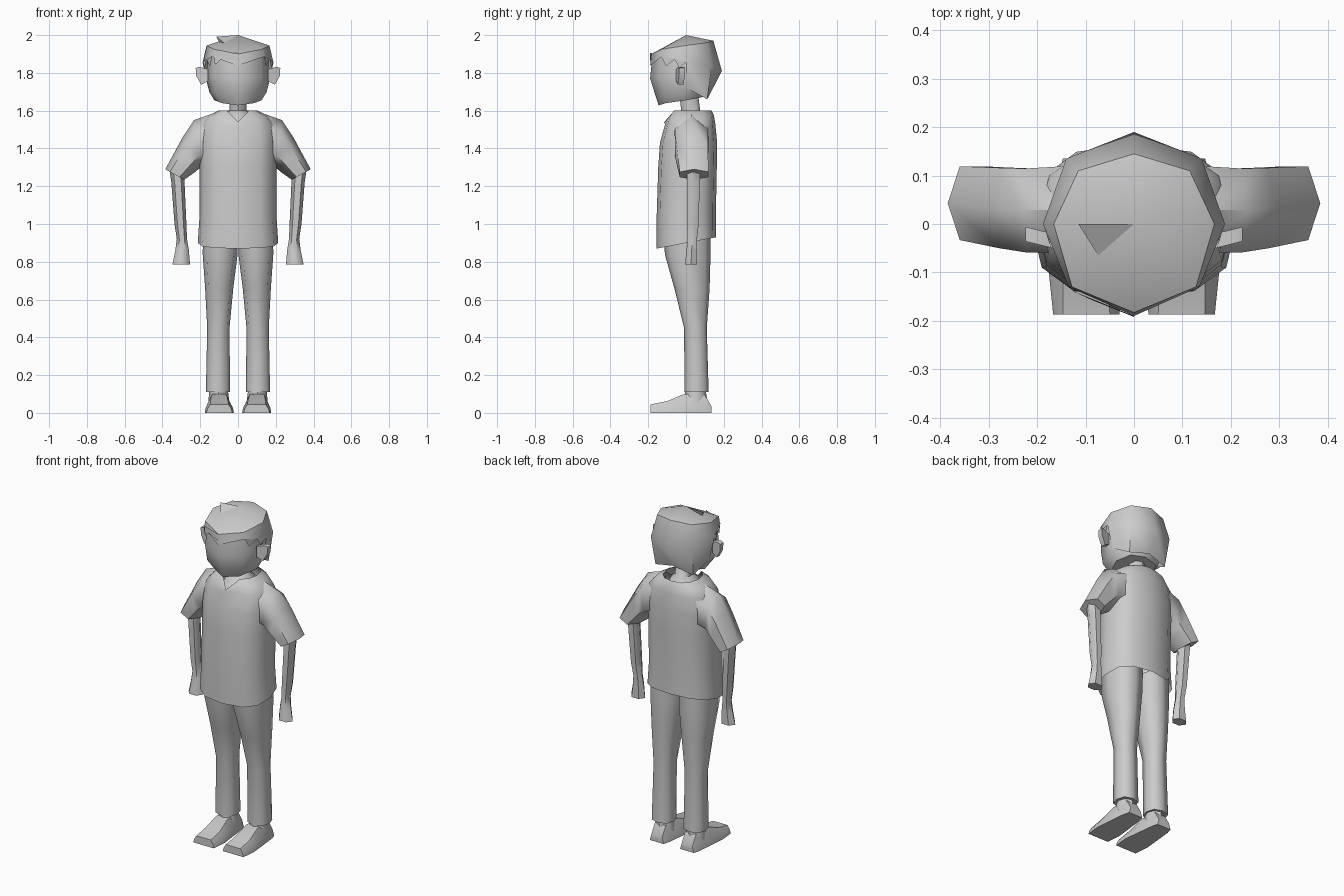
import bpy, bmesh, math
from mathutils import Vector

grey = bpy.data.materials.new("plain_grey")
grey.diffuse_color = (0.6, 0.6, 0.6, 1)


def make(name, verts, faces, mirror=False, angle=45):
    """Mesh object with clean normals, angle smoothing and optional mirrored twin."""
    mesh = bpy.data.meshes.new(name)
    mesh.from_pydata([tuple(v) for v in verts], [], faces)
    bm = bmesh.new()
    bm.from_mesh(mesh)
    bmesh.ops.recalc_face_normals(bm, faces=bm.faces)
    bm.to_mesh(mesh)
    bm.free()
    mesh.materials.append(grey)
    ob = bpy.data.objects.new(name, mesh)
    bpy.context.collection.objects.link(ob)
    bpy.ops.object.select_all(action='DESELECT')
    ob.select_set(True)
    bpy.context.view_layer.objects.active = ob
    bpy.ops.object.shade_smooth_by_angle(angle=math.radians(angle))
    if mirror:
        ob.modifiers.new("Mirror", 'MIRROR').use_mirror_merge = False
    return ob


def ring(c, u, v, n=8, e=2.0):
    """Rounded section around c spanned by half axes u and v; e above 2 is boxier."""
    c, u, v = Vector(c), Vector(u), Vector(v)
    pts = []
    for i in range(n):
        a = 2 * math.pi * i / n
        ca, sa = math.cos(a), math.sin(a)
        p = lambda t: math.copysign(abs(t) ** (2 / e), t) if abs(t) > 1e-6 else 0
        pts.append(c + u * p(ca) + v * p(sa))
    return pts


def flat(z, x0, x1, y0, y1, n=8, e=2.0, tilt=0.0):
    """Level section from its x and y limits; tilt raises the back."""
    return ring(((x0 + x1) / 2, (y0 + y1) / 2, z), ((x1 - x0) / 2, 0, 0),
                (0, (y1 - y0) / 2, tilt), n, e)


def loft(name, rings, start=True, end=True, **kw):
    n = len(rings[0])
    faces = [(r * n + i, r * n + (i + 1) % n, (r + 1) * n + (i + 1) % n, (r + 1) * n + i)
             for r in range(len(rings) - 1) for i in range(n)]
    if start:
        faces.append(tuple(range(n)))
    if end:
        faces.append(tuple((len(rings) - 1) * n + i for i in range(n)))
    return make(name, [p for r in rings for p in r], faces, **kw)


# Shirt body, open at the hem, with a V at the neck
N = 12
body = [flat(z, -w, w, y0, y1, N, 2.6, t) for z, w, y0, y1, t in [
    (0.90, 0.213, -0.155, 0.160, 0.03), (1.05, 0.203, -0.155, 0.158, 0),
    (1.30, 0.203, -0.147, 0.163, 0), (1.43, 0.203, -0.138, 0.165, 0),
    (1.53, 0.195, -0.110, 0.155, 0), (1.575, 0.155, -0.095, 0.148, 0)]]
collar = flat(1.60, -0.105, 0.105, -0.075, 0.135, N, 2.3)
collar[9] = Vector((0, -0.115, 1.54))
body[-1][9] = Vector((0, -0.116, 1.535))
loft("shirt_body", body + [collar], start=False, end=False, angle=60)

# Sleeves
loft("sleeve", [
    ring((0.12, 0.03, 1.455), (0.0, 0, 0.135), (0, 0.105, 0), 6),
    ring((0.215, 0.028, 1.425), (0.018, 0, 0.125), (0, 0.10, 0), 6),
    ring((0.262, 0.033, 1.365), (0.032, 0, 0.092), (0, 0.096, 0), 6),
    ring((0.335, 0.043, 1.262), (0.05, 0, 0.028), (0, 0.088, 0), 6)],
    start=False, mirror=True, angle=60)

# Forearms and hands
loft("arm", [flat(z, *lim, 6) for z, lim in [
    (1.30, (0.285, 0.365, 0.00, 0.08)), (1.22, (0.283, 0.353, 0.00, 0.078)),
    (1.00, (0.273, 0.336, 0.00, 0.072)), (0.92, (0.270, 0.324, 0.005, 0.062)),
    (0.86, (0.260, 0.332, -0.002, 0.062)), (0.785, (0.254, 0.347, -0.01, 0.062))]],
    mirror=True, angle=55)

# Trousers
loft("trouser_leg", [flat(z, *lim, 8, 2.6) for z, lim in [
    (0.97, (0.0, 0.185, -0.118, 0.13)), (0.84, (0.002, 0.187, -0.112, 0.13)),
    (0.66, (0.025, 0.174, -0.062, 0.125)), (0.45, (0.045, 0.163, -0.01, 0.110)),
    (0.11, (0.042, 0.170, -0.008, 0.120))]], mirror=True, angle=60)

# Ankles and shoes
loft("ankle", [flat(z, *lim, 8) for z, lim in [
    (0.05, (0.045, 0.158, -0.01, 0.115)), (0.16, (0.058, 0.148, 0.0, 0.098))]],
    mirror=True)
loft("shoe", [[(x0, y, 0), (x1, y, 0), (x1 - 0.005, y, h * 0.45), (x1 - s, y, h),
               (x0 + s, y, h), (x0 + 0.005, y, h * 0.45)]
              for y, x0, x1, h, s in [
    (-0.187, 0.030, 0.167, 0.045, 0.02), (-0.100, 0.022, 0.176, 0.062, 0.03),
    (-0.010, 0.032, 0.168, 0.100, 0.03), (0.100, 0.045, 0.157, 0.095, 0.02),
    (0.135, 0.055, 0.147, 0.035, 0.01)]], mirror=True, angle=40)

# Neck spreading into the chest under the collar
loft("neck", [flat(z, -w, w, y0, y1, 8) for z, w, y0, y1 in [
    (1.52, 0.10, -0.10, 0.12), (1.58, 0.075, -0.06, 0.10),
    (1.60, 0.045, -0.025, 0.075), (1.72, 0.045, -0.04, 0.06)]])


# Head and hair columns: front, front side, side, back side, back
def mirrored(half):
    return [Vector(p) for p in half] + [Vector((-x, y, z)) for x, y, z in half[-2:0:-1]]


head = [
    [(0, -0.145, 1.628), (0.085, -0.105, 1.640), (0.125, 0.0, 1.655), (0.09, 0.08, 1.67), (0, 0.10, 1.68)],
    [(0, -0.165, 1.69), (0.12, -0.122, 1.69), (0.153, 0.0, 1.70), (0.11, 0.10, 1.71), (0, 0.12, 1.72)],
    [(0, -0.190, 1.77), (0.128, -0.130, 1.78), (0.168, 0.0, 1.79), (0.12, 0.11, 1.79), (0, 0.14, 1.80)],
    [(0, -0.178, 1.89), (0.120, -0.120, 1.90), (0.160, 0.0, 1.91), (0.11, 0.10, 1.92), (0, 0.13, 1.92)]]
loft("head", [mirrored(r) for r in head], angle=50)

crown = mirrored([(0, -0.183, 1.90), (0.128, -0.130, 1.925), (0.166, 0.0, 1.945),
                  (0.115, 0.11, 1.96), (0, 0.145, 1.97)])
brow = mirrored([(0, -0.190, 1.838), (0.135, -0.130, 1.885), (0.188, 0.0, 1.855),
                 (0.14, 0.135, 1.83), (0, 0.190, 1.81)])
nape = mirrored([(0, 0, 1.8), (0, 0, 1.8), (0.158, 0.005, 1.72),
                 (0.125, 0.112, 1.66), (0, 0.128, 1.69)])[2:7]
faces = [(i, (i + 1) % 8, 8 + (i + 1) % 8, 8 + i) for i in range(8)]
faces += [(10 + i, 11 + i, 17 + i, 16 + i) for i in range(4)]
faces += [(i, (i + 1) % 8, 21) for i in range(8)]
make("hair", crown + brow + nape + [Vector((0, 0, 2.0))], faces, angle=50)

# Pointed side locks above the ears
make("side_lock", [(0.137, -0.132, 1.888), (0.148, -0.105, 1.835), (0.168, -0.06, 1.872),
                   (0.175, -0.035, 1.825), (0.188, 0.0, 1.86)],
     [(0, 1, 2), (2, 3, 4)], mirror=True)

# Fringe lock and raised tuft on one side
make("fringe_lock", [(-0.128, -0.138, 1.90), (0, -0.190, 1.905), (0, -0.192, 1.865),
                     (-0.085, -0.158, 1.875), (-0.122, -0.140, 1.842)],
     [(0, 1, 2, 3), (0, 3, 4)])
make("hair_tuft", [(-0.115, 0, 1.992), (0, 0, 2.0), (0, -0.182, 1.90), (-0.095, -0.015, 1.955)],
     [(0, 1, 2), (0, 2, 3), (0, 3, 1)], angle=30)

# Ears
outline = [(0.160, 1.820), (0.205, 1.832), (0.224, 1.826), (0.222, 1.785), (0.195, 1.738), (0.160, 1.755)]
loft("ear", [[(x, y - (x - 0.16) * -0.25, z) for x, z in outline] for y in (-0.052, -0.022)],
     mirror=True, angle=40)
